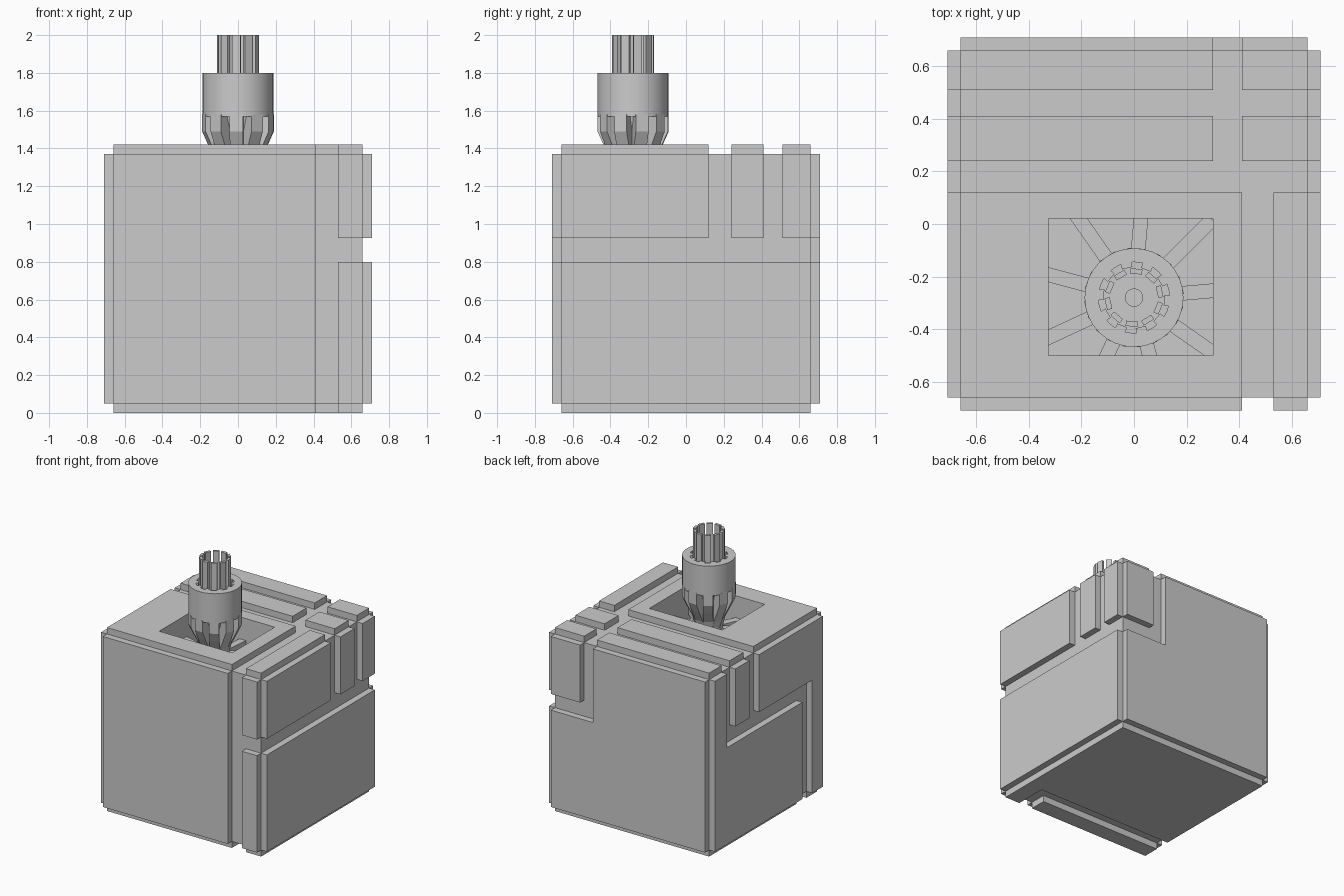
import bpy, bmesh
from math import radians, cos, sin
from mathutils import Vector, Matrix

if "Cube" in bpy.data.objects:
    bpy.data.objects.remove(bpy.data.objects["Cube"])

S, T = 0.66, 0.71            # core half width, outer half width
B0, B1 = 0.05, 1.37          # core bottom and top
CY = -0.28                   # nozzle centre in y


def mesh_object(name, bm):
    bmesh.ops.recalc_face_normals(bm, faces=bm.faces)
    me = bpy.data.meshes.new(name)
    bm.to_mesh(me)
    bm.free()
    ob = bpy.data.objects.new(name, me)
    bpy.context.collection.objects.link(ob)
    return ob


def add_prism(bm, a, b):
    """Closed solid between two matching outlines."""
    va, vb = [bm.verts.new(p) for p in a], [bm.verts.new(p) for p in b]
    n = len(va)
    bm.faces.new(va)
    bm.faces.new(vb[::-1])
    for i in range(n):
        j = (i + 1) % n
        bm.faces.new((va[i], va[j], vb[j], vb[i]))


def rect(a0, a1, b0, b1):
    return [(a0, b0), (a1, b0), (a1, b1), (a0, b1)]


def box(name, x0, x1, y0, y1, z0, z1):
    bm = bmesh.new()
    r = rect(x0, x1, y0, y1)
    add_prism(bm, [(x, y, z0) for x, y in r], [(x, y, z1) for x, y in r])
    return mesh_object(name, bm)


FACES = {
    "front": (lambda u, v, d: (u, -d, v), S, T),
    "back": (lambda u, v, d: (u, d, v), S, T),
    "right": (lambda u, v, d: (d, u, v), S, T),
    "left": (lambda u, v, d: (-d, u, v), S, T),
    "top": (lambda u, v, d: (u, v, d), B1, 1.42),
    "bottom": (lambda u, v, d: (u, v, d), B0, 0.0),
}


def panel(face, name, outline):
    f, d0, d1 = FACES[face]
    bm = bmesh.new()
    add_prism(bm, [f(u, v, d0) for u, v in outline], [f(u, v, d1) for u, v in outline])
    return mesh_object(f"{face}_{name}", bm)


# Core block
core = box("core_block", -S, S, -S, S, B0, B1)

# Front and back panels
panel("front", "main_panel", rect(-S, 0.41, B0, B1))
panel("front", "lower_strip", rect(0.53, S, B0, 0.80))
panel("front", "upper_strip", rect(0.53, S, 0.925, B1))
panel("back", "main_panel", [(-S, B0), (S, B0), (S, 0.80), (0.30, 0.80), (0.30, B1), (-S, B1)])
panel("back", "corner_panel", rect(0.41, S, 0.925, B1))

# Right panels
panel("right", "lower_panel", rect(-S, S, B0, 0.80))
for i, (a, b) in enumerate([(-S, 0.12), (0.24, 0.41), (0.51, S)]):
    panel("right", f"upper_panel_{i}", rect(a, b, 0.925, B1))

# Left panels
panel("left", "lower_panel", [(-0.41, B0), (S, B0), (S, B1), (0.51, B1), (0.51, 0.80), (-0.41, 0.80)])
panel("left", "finger_panel", rect(0.24, 0.41, 0.925, B1))
panel("left", "upper_panel", [(-S, B0), (-0.53, B0), (-0.53, 0.925), (0.12, 0.925), (0.12, B1), (-S, B1)])

# Bottom panels
panel("bottom", "main_panel", [(-S, -0.41), (0.53, -0.41), (0.53, -S), (S, -S), (S, S), (-S, S)])
panel("bottom", "front_strip", rect(-S, 0.41, -S, -0.53))

# Top panels
top = panel("top", "main_panel", rect(-S, 0.41, -S, 0.12))
panel("top", "side_strip", rect(0.53, S, -S, 0.12))
for i, (a, b) in enumerate([(0.24, 0.41), (0.51, S)]):
    panel("top", f"long_strip_{i}", rect(-S, 0.30, a, b))
    panel("top", f"short_strip_{i}", rect(0.41, S, a, b))

# Square well cut through the top panel into the core
cutter = box("well_cutter", -0.325, 0.30, -0.50, 0.02, 1.15, 1.6)
cutter.hide_render = True
for ob in (core, top):
    m = ob.modifiers.new("well", 'BOOLEAN')
    m.object, m.operation, m.solver = cutter, 'DIFFERENCE', 'EXACT'
    bpy.context.view_layer.objects.active = ob
    bpy.ops.object.modifier_apply(modifier="well")
bpy.data.objects.remove(cutter)


def lathe(name, profile, seg=32, smooth=True):
    """Spin a closed (r, z) profile around the nozzle axis."""
    bm = bmesh.new()
    rings = []
    for k in range(seg):
        a = 2 * radians(180) * k / seg
        rings.append([bm.verts.new((r * cos(a), CY + r * sin(a), z)) for r, z in profile])
    n = len(profile)
    for k in range(seg):
        p, q = rings[k], rings[(k + 1) % seg]
        for i in range(n):
            j = (i + 1) % n
            bm.faces.new((p[i], q[i], q[j], p[j]))
    bmesh.ops.remove_doubles(bm, verts=bm.verts, dist=1e-5)
    ob = mesh_object(name, bm)
    if smooth:
        bpy.ops.object.select_all(action='DESELECT')
        ob.select_set(True)
        bpy.context.view_layer.objects.active = ob
        bpy.ops.object.shade_smooth_by_angle(angle=radians(30))
    return ob


def radial(name, profile, width, count, start):
    """Repeat a flat (r, z) profile of given width around the nozzle axis."""
    bm = bmesh.new()
    for k in range(count):
        m = Matrix.Translation((0, CY, 0)) @ Matrix.Rotation(radians(start + 360 * k / count), 4, 'Z')
        add_prism(bm, [m @ Vector((r, -width / 2, z)) for r, z in profile],
                  [m @ Vector((r, width / 2, z)) for r, z in profile])
    return mesh_object(name, bm)


# Nozzle: outer sleeve, inner stalk and centre rod
lathe("sleeve", [(0.135, 1.57), (0.188, 1.57), (0.188, 1.80), (0.135, 1.80)])
lathe("stalk", [(0, 1.15), (0.10, 1.15), (0.10, 1.45), (0.14, 1.57), (0.14, 1.60), (0, 1.60)])
lathe("centre_rod", [(0, 1.59), (0.035, 1.59), (0.035, 1.70), (0, 1.70)], 20)

# Sleeve teeth, crown prongs and tapering fins
radial("sleeve_teeth", rect(0.115, 0.14, 1.58, 1.80), 0.04, 10, -77)
radial("crown_prongs", rect(0.09, 0.11, 1.58, 2.0), 0.045, 10, -95)
radial("taper_fins", [(0.09, 1.58), (0.187, 1.58), (0.187, 1.49), (0.155, 1.42),
                      (0.11, 1.33), (0.09, 1.25)], 0.07, 10, -93)


# Spokes from the stalk to the well walls, hidden ends buried in the core
radial("well_spokes", [(0.08, 1.19), (0.42, 1.19), (0.42, 1.25), (0.08, 1.25)], 0.055, 9, 85)
